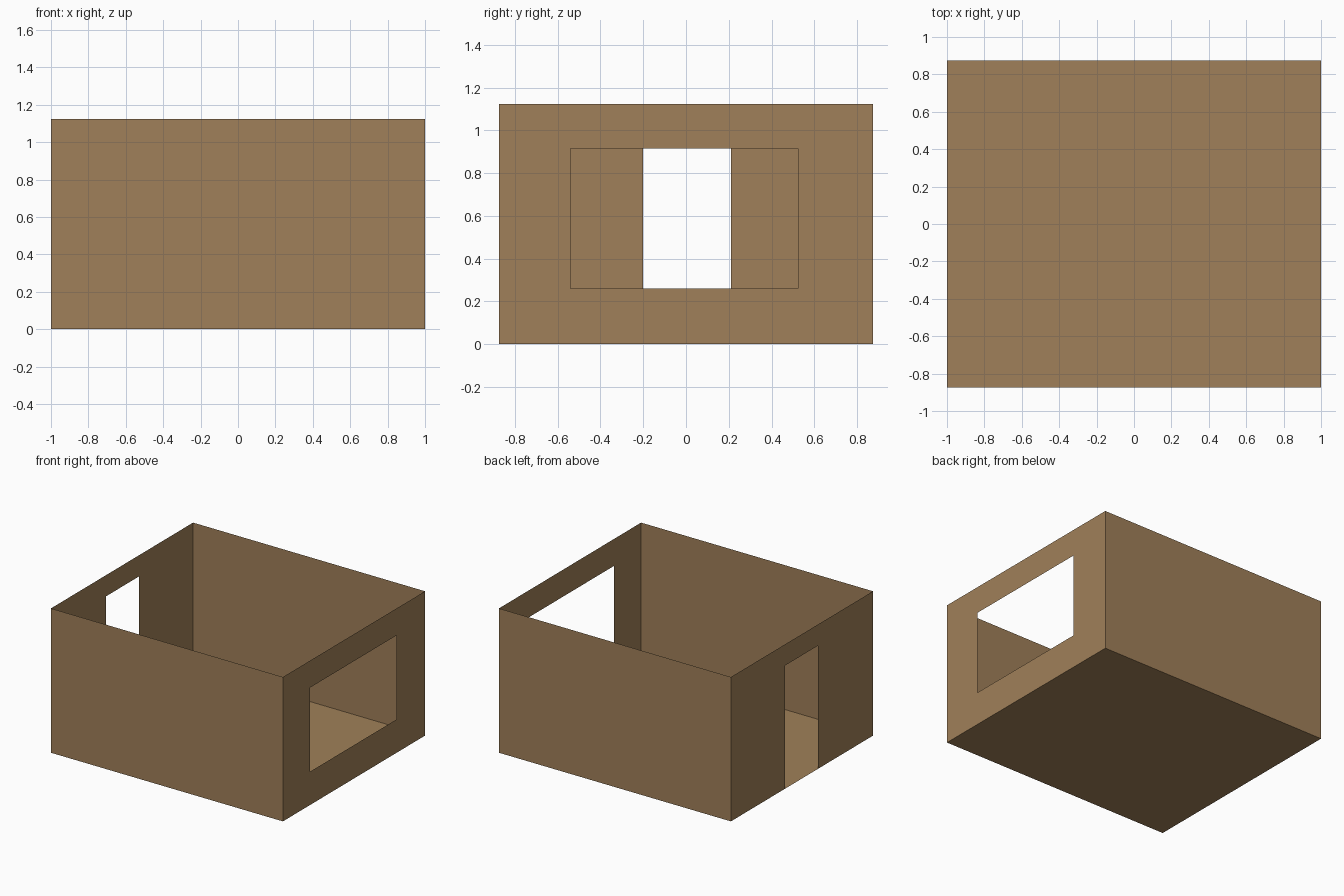
import bpy

if "Cube" in bpy.data.objects:
    bpy.data.objects.remove(bpy.data.objects["Cube"])

X, Y, H = 1.0, 0.875, 1.125

mat = bpy.data.materials.new("tan_brown")
mat.diffuse_color = (0.352, 0.216, 0.100, 1)
mat.use_nodes = True
mat.node_tree.nodes["Principled BSDF"].inputs["Base Color"].default_value = mat.diffuse_color


def make_sheet(name, verts, faces):
    """Thin single-surface part."""
    me = bpy.data.meshes.new(name)
    me.from_pydata(verts, [], faces)
    me.materials.append(mat)
    ob = bpy.data.objects.new(name, me)
    bpy.context.collection.objects.link(ob)
    return ob


def wall_with_opening(name, x, y0, y1, z0, z1):
    """End wall at x: a grid of panels with the middle one left out."""
    ys = [-Y, y0, y1, Y]
    zs = sorted({0, z0, z1, H})
    n = len(zs)
    verts = [(x, y, z) for y in ys for z in zs]
    faces = []
    for i in range(3):
        for j in range(n - 1):
            if i == 1 and zs[j] == z0:
                continue  # the opening
            f = [i * n + j, (i + 1) * n + j, (i + 1) * n + j + 1, i * n + j + 1]
            faces.append(f if x > 0 else f[::-1])
    return make_sheet(name, verts, faces)


# Floor, facing down and out
make_sheet("floor", [(-X, -Y, 0), (-X, Y, 0), (X, Y, 0), (X, -Y, 0)], [(0, 1, 2, 3)])

# Plain long walls
for name, s in (("front_wall", -1), ("back_wall", 1)):
    make_sheet(name, [(s * X, s * Y, 0), (-s * X, s * Y, 0),
                      (-s * X, s * Y, H), (s * X, s * Y, H)], [(0, 1, 2, 3)])

# End walls with window and doorway
wall_with_opening("window_wall", X, -0.54, 0.525, 0.26, 0.915)
wall_with_opening("door_wall", -X, -0.2, 0.21, 0, 0.96)
